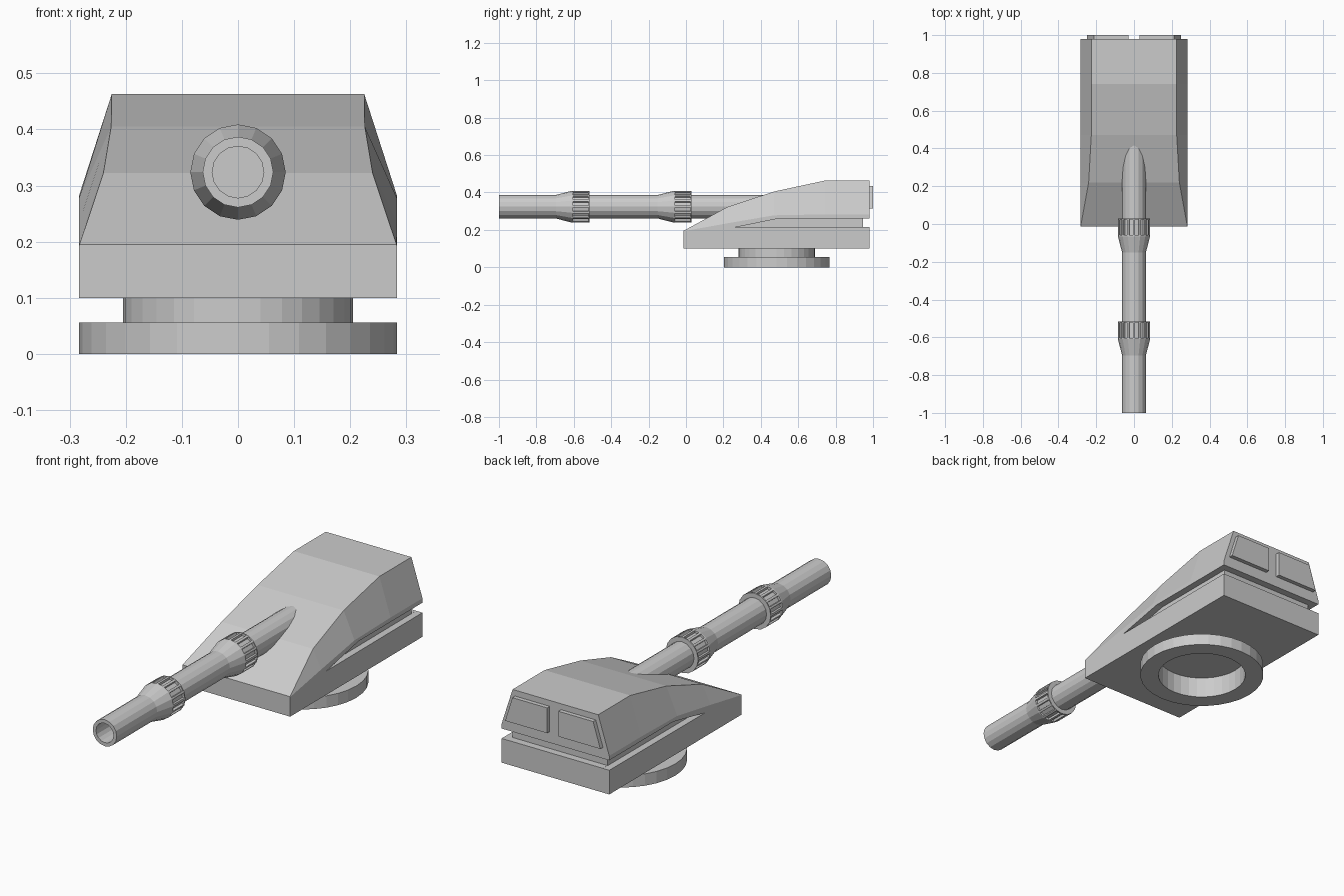
import bpy, bmesh, math
from mathutils import Vector

if "Cube" in bpy.data.objects:
    bpy.data.objects.remove(bpy.data.objects["Cube"])


def finish(name, bm):
    bmesh.ops.remove_doubles(bm, verts=bm.verts, dist=1e-5)
    bmesh.ops.recalc_face_normals(bm, faces=bm.faces)
    me = bpy.data.meshes.new(name)
    bm.to_mesh(me)
    bm.free()
    ob = bpy.data.objects.new(name, me)
    bpy.context.collection.objects.link(ob)
    return ob


def loft(bm, rings, caps=True):
    """Skin a list of equal-length closed rings."""
    vs = [[bm.verts.new(p) for p in r] for r in rings]
    n = len(rings[0])
    for a, b in zip(vs, vs[1:]):
        for i in range(n):
            j = (i + 1) % n
            bm.faces.new((a[i], a[j], b[j], b[i]))
    if caps:
        bm.faces.new(vs[0])
        bm.faces.new(vs[-1])


def prism(name, ring_a, ring_b):
    bm = bmesh.new()
    loft(bm, [ring_a, ring_b])
    return finish(name, bm)


def lathe(profile, segs, place, caps):
    bm = bmesh.new()
    angles = [2 * math.pi * i / segs for i in range(segs)]
    loft(bm, [[place(r * math.cos(a), r * math.sin(a), h) for a in angles]
              for r, h in profile], caps)
    return bm


# Turret hull: cross-sections of (y, roof half width, roof z, shoulder z)
W, FLOOR = 0.283, 0.10
sections = [(-0.013, W - 0.0005, 0.195, 0.193), (0.22, 0.24, 0.322, 0.235),
            (0.47, 0.226, 0.405, 0.278), (0.74, 0.225, 0.463, 0.283),
            (0.98, 0.225, 0.463, 0.283)]
bm = bmesh.new()
loft(bm, [[(-W, y, FLOOR), (-W, y, s), (-x, y, z), (x, y, z), (W, y, s), (W, y, FLOOR)]
          for y, x, z, s in sections])
hull = finish("turret_hull", bm)

# Groove around both sides and the back
groove = [(0.26, 0.213), (0.5, 0.262), (1.1, 0.262), (1.1, 0.215)]
rear = [(0.945, 0.215), (0.945, 0.262), (1.1, 0.262), (1.1, 0.215)]
for prof, x0, x1 in ((groove, 0.25, 0.4), (groove, -0.4, -0.25), (rear, -0.35, 0.35)):
    cutter = prism("groove_cutter", [(x0, y, z) for y, z in prof],
                   [(x1, y, z) for y, z in prof])
    cutter.hide_render = True
    mod = hull.modifiers.new("groove", 'BOOLEAN')
    mod.operation, mod.solver, mod.object = 'DIFFERENCE', 'EXACT', cutter
    bpy.context.view_layer.objects.active = hull
    bpy.ops.object.modifier_apply(modifier=mod.name)
    bpy.data.objects.remove(cutter)

# Rear panels
for side, label in ((1, "right"), (-1, "left")):
    outline = [(0.03, 0.315), (0.25, 0.315), (0.212, 0.435), (0.03, 0.435)]
    prism("rear_panel_" + label, [(side * x, 0.97, z) for x, z in outline],
          [(side * x, 1.0, z) for x, z in outline])

# Turret ring with open centre
ring = [(0.2, 0), (0.283, 0), (0.283, 0.056), (0.205, 0.056), (0.205, 0.102), (0.2, 0.102), (0.2, 0)]
finish("turret_ring", lathe(ring, 32, lambda a, b, h: (a, 0.485 + b, h), False))

# Gun barrel with bore
AXIS = 0.324


def along_y(a, b, h):
    return (a, h, AXIS + b)


barrel = [(0.046, -0.88), (0.046, -1.0), (0.063, -1.0), (0.063, 0.46)]
finish("gun_barrel", lathe(barrel, 16, along_y, True))

# Tapered barrel collars with slots sunk into every facet
for label, y in (("front", -0.70), ("rear", -0.155)):
    prof = [(0.062, y), (0.085, y + 0.09), (0.085, y + 0.185), (0.06, y + 0.185), (0.06, y)]
    bm = lathe(prof, 16, along_y, False)
    bm.normal_update()
    bands = []
    for f in bm.faces:
        c = f.calc_center_median()
        radius = Vector((c.x, c.z - AXIS)).length
        if radius > 0.08 and abs(c.y - y - 0.1375) < 0.01:
            bands.append(f)
    bmesh.ops.inset_individual(bm, faces=bands, thickness=0.008)
    bmesh.ops.inset_individual(bm, faces=bands, thickness=0.0005)
    for v in {v for f in bands for v in f.verts}:
        v.co.x *= 0.87
        v.co.z = AXIS + (v.co.z - AXIS) * 0.87
    finish("barrel_collar_" + label, bm)
